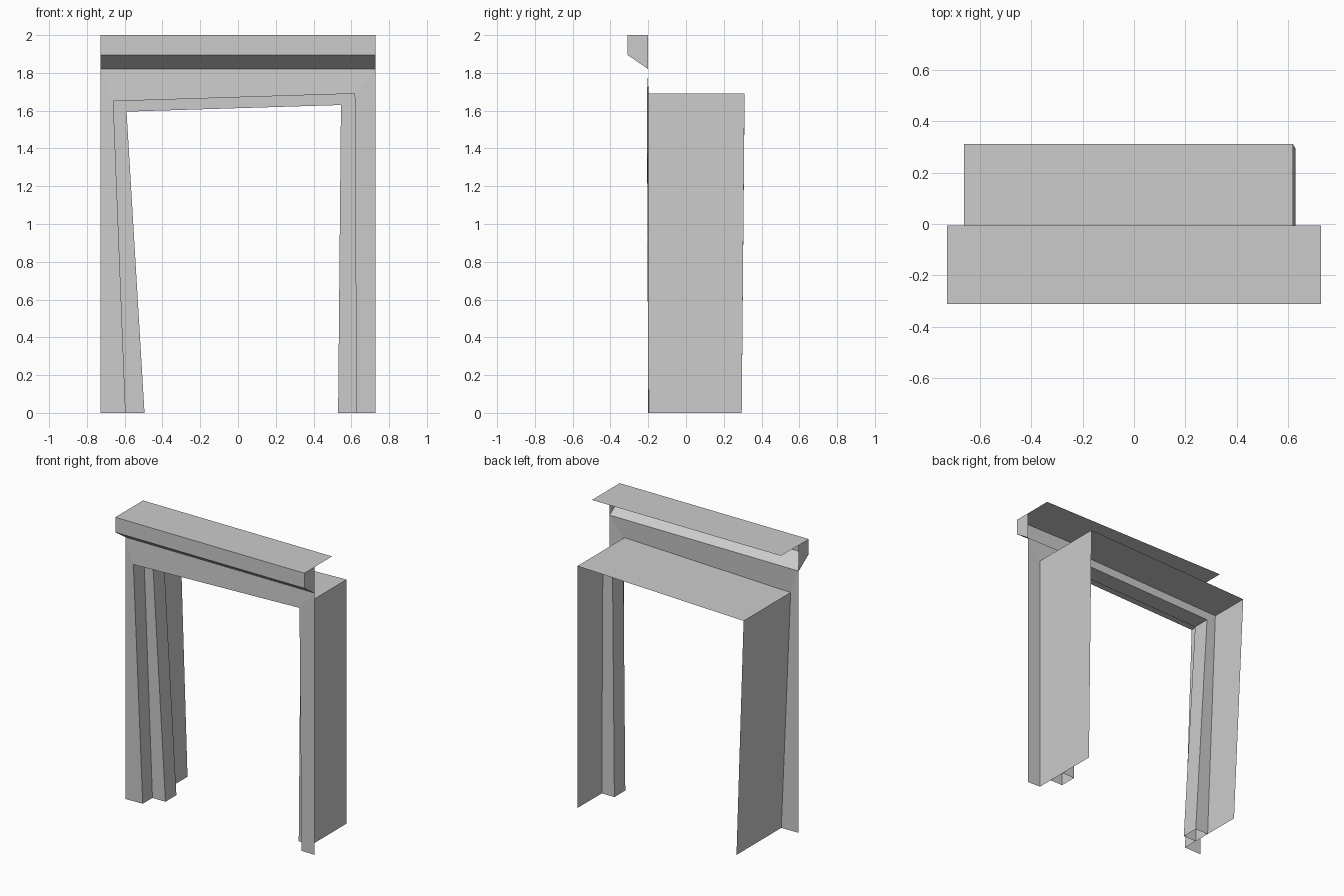
import bpy

cube = bpy.data.objects.get("Cube")
if cube:
    bpy.data.objects.remove(cube, do_unlink=True)

# One plain paint for the whole frame
paint = bpy.data.materials.new("light grey")
paint.use_nodes = True
GREY = (0.6, 0.6, 0.6, 1)
paint.diffuse_color = GREY
paint.node_tree.nodes["Principled BSDF"].inputs["Base Color"].default_value = GREY

HALF = 0.727        # half the width of trim and hood
TRIM_Y = -0.2       # wall plane
TRIM_TOP = 1.82


def add_mesh(name, verts, faces):
    mesh = bpy.data.meshes.new(name)
    mesh.from_pydata(verts, [], faces)
    mesh.materials.append(paint)
    obj = bpy.data.objects.new(name, mesh)
    bpy.context.collection.objects.link(obj)
    return obj


def loft(name, rails):
    """Skin sheets between neighbouring rails with equal point counts."""
    n = len(rails[0])
    verts = [p for rail in rails for p in rail]
    faces = [(r * n + i, r * n + i + 1, (r + 1) * n + i + 1, (r + 1) * n + i)
             for r in range(len(rails) - 1) for i in range(n - 1)]
    return add_mesh(name, verts, faces)


def rail(outline, y_low, y_high):
    """Place an x-z outline in depth, leaning from its foot to its head."""
    return [(x, y_high if z > 0 else y_low, z) for x, z in outline]


# Crooked opening outlines: foot, head, head, foot
outer = [(-HALF, 0), (-HALF, TRIM_TOP), (HALF, TRIM_TOP), (HALF, 0)]
opening = [(-0.595, 0), (-0.66, 1.65), (0.618, 1.69), (0.627, 0)]
inner = [(-0.495, 0), (-0.59, 1.595), (0.545, 1.63), (0.53, 0)]

# Flat front trim around the opening
front_edge = rail(opening, -0.197, -0.207)
loft("front_trim", [rail(outer, TRIM_Y, TRIM_Y), front_edge])

# Deep lining of the opening
loft("door_lining", [front_edge, rail(opening, 0.295, 0.31)])

# Door stop, a channel standing off the lining
STOP_FRONT, STOP_BACK = -0.09, 0.03
loft("door_stop", [rail(o, y, y) for o, y in (
    (opening, STOP_FRONT), (inner, STOP_FRONT),
    (inner, STOP_BACK), (opening, STOP_BACK))])

# Hood over the trim: slanted underside, front face, long top sheet
hood_profile = [(TRIM_Y, TRIM_TOP), (-0.31, 1.895), (-0.31, 2), (-0.005, 2)]
loft("hood", [[(x, y, z) for y, z in hood_profile] for x in (HALF, -HALF)])

# Hood end caps, mirrored
cap_profile = hood_profile[:3] + [(TRIM_Y, 2)]
for side, x in (("left", HALF), ("right", -HALF)):
    order = (3, 2, 1, 0) if x > 0 else (0, 1, 2, 3)
    add_mesh("hood_cap_" + side, [(x, y, z) for y, z in cap_profile], [order])
